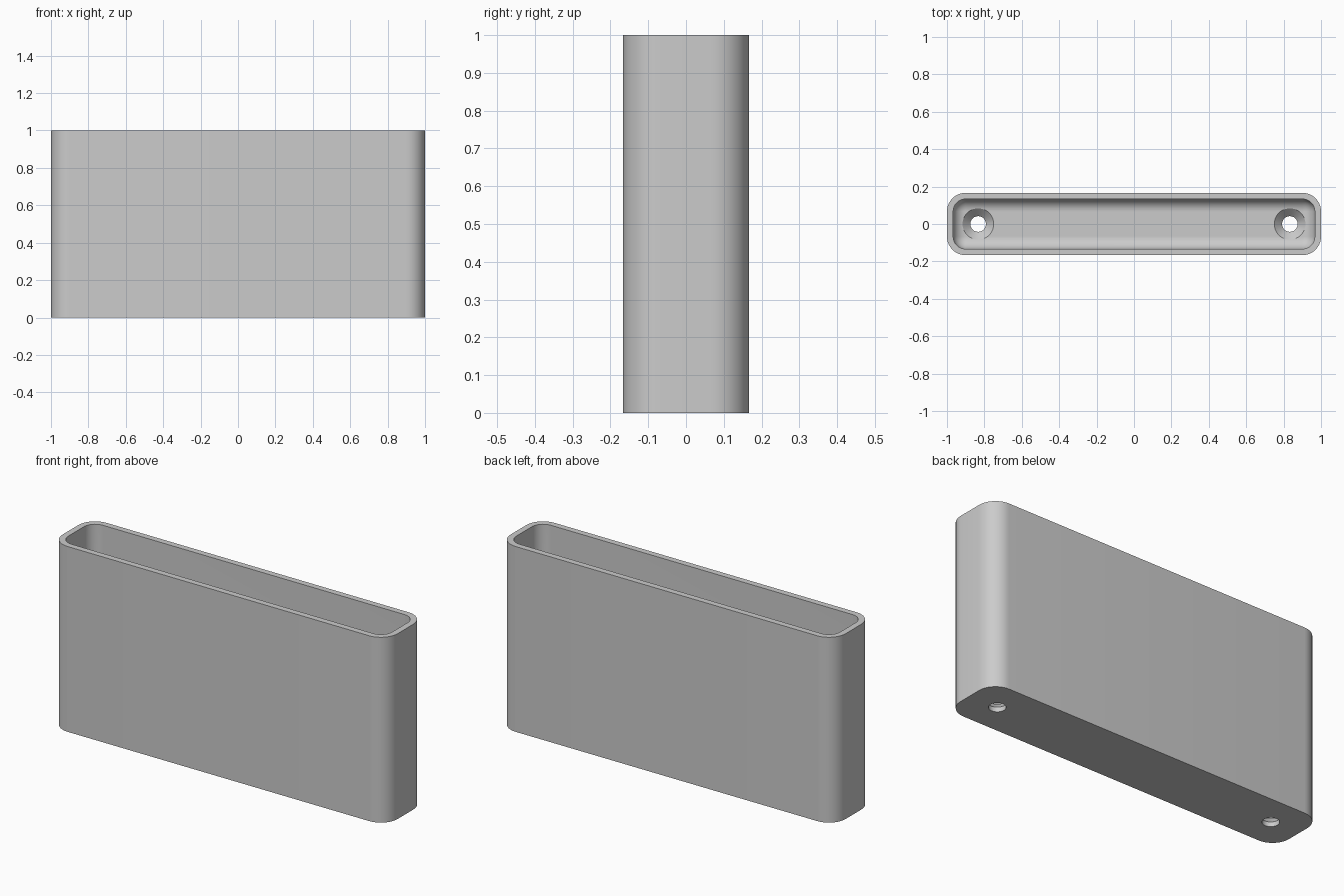
import bpy
import bmesh
import math

cube = bpy.data.objects.get("Cube")
if cube:
    bpy.data.objects.remove(cube, do_unlink=True)

HALF_X, HALF_Y, HEIGHT = 1.0, 1 / 6, 1.0
CORNER, WALL, FLOOR = 0.1, 1 / 30, 1 / 15
FILLET = CORNER - WALL
HOLE_X, HOLE_R, SINK_R = 5 / 6, 1 / 24, 1 / 12
STEPS = 12

grey = bpy.data.materials.new("light grey")
grey.use_nodes = True
grey.diffuse_color = (0.6, 0.6, 0.6, 1)
grey.node_tree.nodes["Principled BSDF"].inputs["Base Color"].default_value = grey.diffuse_color


def rounded_ring(bm, inset, z):
    """Rounded rectangle of vertices, inset from the outer outline."""
    radius = max(CORNER - inset, 0)
    cx, cy = HALF_X - inset - radius, HALF_Y - inset - radius
    ring = []
    for quarter, (sx, sy) in enumerate(((1, 1), (-1, 1), (-1, -1), (1, -1))):
        for i in range(STEPS + 1):
            a = (quarter + i / STEPS) * math.pi / 2
            ring.append(bm.verts.new((sx * cx + radius * math.cos(a),
                                      sy * cy + radius * math.sin(a), z)))
    return ring


def loft(bm, rings):
    """Skin consecutive rings and cap both ends."""
    for a, b in zip(rings, rings[1:]):
        for i in range(len(a)):
            j = (i + 1) % len(a)
            bm.faces.new((a[i], a[j], b[j], b[i]))
    bm.faces.new(rings[0][::-1])
    bm.faces.new(rings[-1])


def finish(bm, name):
    bmesh.ops.remove_doubles(bm, verts=bm.verts, dist=1e-5)
    bmesh.ops.recalc_face_normals(bm, faces=bm.faces)
    mesh = bpy.data.meshes.new(name)
    bm.to_mesh(mesh)
    bm.free()
    mesh.materials.append(grey)
    obj = bpy.data.objects.new(name, mesh)
    bpy.context.collection.objects.link(obj)
    return obj


# Open box: outer wall, rim, inner wall, then a rounded transition to the floor
bm = bmesh.new()
levels = [(0, 0), (0, HEIGHT), (WALL, HEIGHT)]
for i in range(STEPS + 1):
    a = i / STEPS * math.pi / 2
    levels.append((WALL + FILLET * (1 - math.cos(a)), FLOOR + FILLET * (1 - math.sin(a))))
loft(bm, [rounded_ring(bm, inset, z) for inset, z in levels])
box = finish(bm, "open_box")

# Countersunk screw holes through the floor
straight = FLOOR - (SINK_R - HOLE_R)
profile = [(HOLE_R, -0.1), (HOLE_R, straight), (SINK_R, FLOOR), (SINK_R, 0.3)]
for side in (-1, 1):
    bm = bmesh.new()
    rings = []
    for r, z in profile:
        angles = [2 * math.pi * i / 48 for i in range(48)]
        rings.append([bm.verts.new((side * HOLE_X + r * math.cos(a), r * math.sin(a), z))
                      for a in angles])
    loft(bm, rings)
    cutter = finish(bm, "screw_hole_cutter")
    cutter.hide_render = True
    cut = box.modifiers.new("screw hole", "BOOLEAN")
    cut.operation = "DIFFERENCE"
    cut.solver = "EXACT"
    cut.object = cutter
    bpy.context.view_layer.objects.active = box
    bpy.ops.object.modifier_apply(modifier=cut.name)
    bpy.data.objects.remove(cutter, do_unlink=True)

# Smooth curved walls, sharp rims
bpy.ops.object.select_all(action="DESELECT")
box.select_set(True)
bpy.context.view_layer.objects.active = box
bpy.ops.object.shade_smooth_by_angle(angle=math.radians(30))
